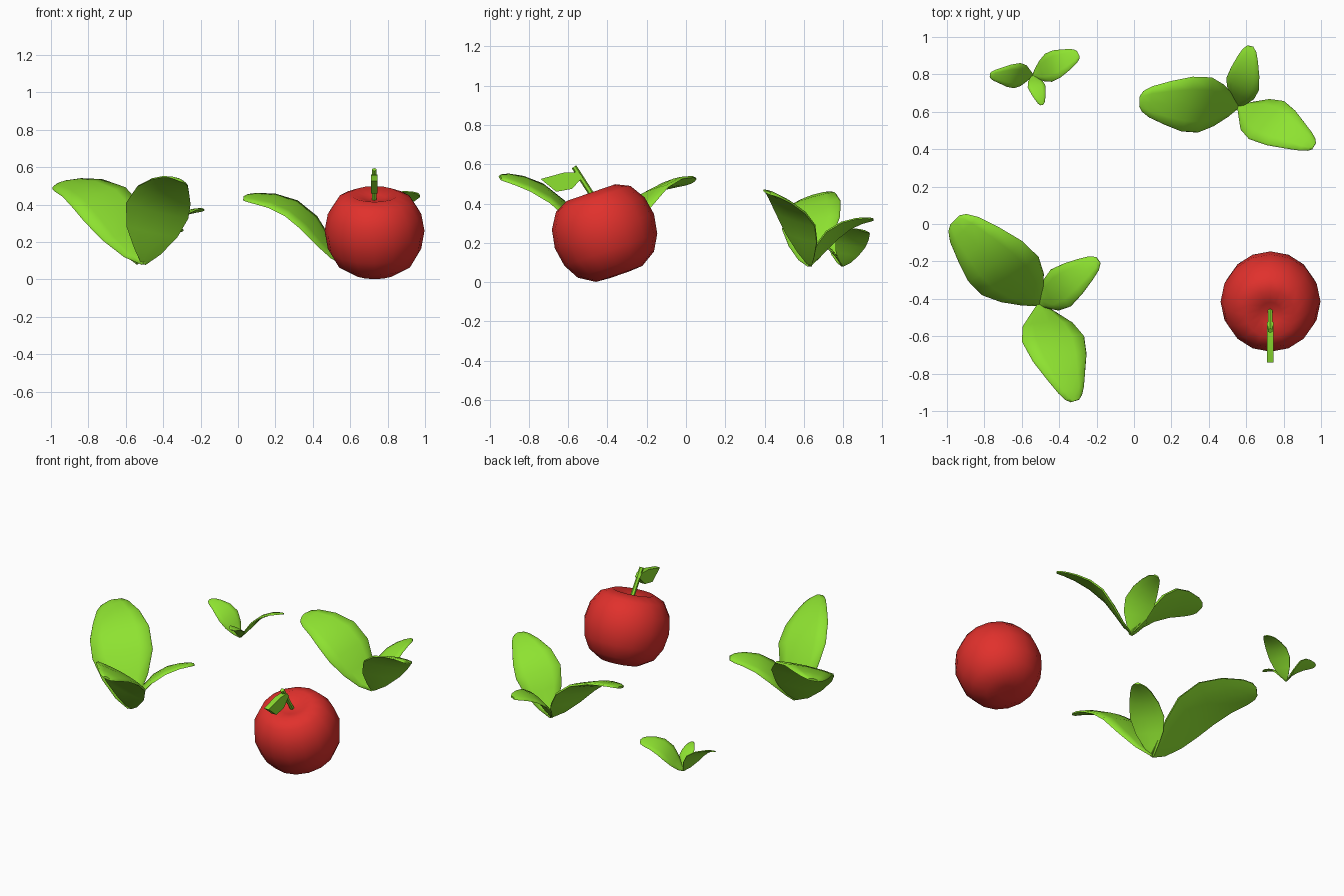
import bpy, bmesh, math
from mathutils import Vector, Matrix

if "Cube" in bpy.data.objects:
    bpy.data.objects.remove(bpy.data.objects["Cube"])


def material(name, rgb):
    m = bpy.data.materials.new(name)
    m.diffuse_color = (*rgb, 1)
    m.use_nodes = True
    m.node_tree.nodes["Principled BSDF"].inputs["Base Color"].default_value = m.diffuse_color
    return m


GREEN = material("leaf_green", (0.27, 0.76, 0.03))
RED = material("fruit_red", (0.75, 0.03, 0.025))


def finish(name, bm, mat, angle=45):
    bmesh.ops.recalc_face_normals(bm, faces=bm.faces)
    me = bpy.data.meshes.new(name)
    bm.to_mesh(me)
    bm.free()
    me.materials.append(mat)
    ob = bpy.data.objects.new(name, me)
    bpy.context.collection.objects.link(ob)
    bpy.ops.object.select_all(action='DESELECT')
    ob.select_set(True)
    bpy.context.view_layer.objects.active = ob
    bpy.ops.object.shade_smooth_by_angle(angle=math.radians(angle))
    return ob


def loft(bm, rings):
    rows = [[bm.verts.new(p) for p in r] for r in rings]
    for a, b in zip(rows, rows[1:]):
        for i in range(len(a)):
            j = (i + 1) % len(a)
            bm.faces.new((a[i], a[j], b[j], b[i]))
    bm.faces.new(rows[0])
    bm.faces.new(rows[-1][::-1])


# Leaf: (distance out, midrib height, half width), cupped and rolled to one side
ACROSS = (-1, -0.6, 0, 0.6, 1)


def add_leaf(bm, stations, angle, roll, cup, matrix):
    rings = []
    turn = matrix @ Matrix.Rotation(math.radians(angle), 4, 'Z')
    c, s = math.cos(math.radians(roll)), math.sin(math.radians(roll))
    for i, (r, z, w) in enumerate(stations):
        p, n = stations[max(i - 1, 0)], stations[min(i + 1, len(stations) - 1)]
        t = Vector((n[0] - p[0], 0, n[1] - p[1])).normalized()
        normal, y = Vector((-t.z, 0, t.x)), Vector((0, 1, 0))
        side, up = y * c - normal * s, normal * c + y * s
        thick = 0.012 + 0.15 * w

        def pt(u, h):
            return turn @ (Vector((r, 0, z)) + side * u * w + up * (cup * w * u * u + h))
        ring = [pt(u, 0) for u in ACROSS]
        ring += [pt(u * 0.96, thick * (1 - 0.6 * u * u)) for u in reversed(ACROSS)]
        rings.append(ring)
    loft(bm, rings)


LARGE = [(0, 0, .012), (.06, .05, .075), (.14, .145, .142), (.23, .255, .188),
         (.34, .345, .186), (.46, .395, .148), (.57, .415, .105), (.62, .42, .07), (.64, .42, .035)]
MEDIUM = [(0, 0, .012), (.06, .065, .072), (.13, .17, .14), (.21, .28, .172),
          (.31, .36, .152), (.41, .41, .11), (.49, .435, .075), (.53, .443, .05), (.55, .445, .025)]
SMALL = [(0, 0, .01), (.04, .05, .05), (.085, .115, .092), (.15, .185, .114),
         (.23, .24, .097), (.31, .27, .07), (.365, .28, .047), (.395, .283, .02)]


# Three plants share one shape
def plant(name, x, y, scale, turn):
    m = (Matrix.Translation((x, y, 0.08)) @ Matrix.Rotation(math.radians(turn), 4, 'Z')
         @ Matrix.Scale(scale, 4))
    bm = bmesh.new()
    add_leaf(bm, LARGE, 135, 17, 0.07, m)
    add_leaf(bm, MEDIUM, 290, 21, 0.07, m)
    add_leaf(bm, SMALL, 37, 13, 0.08, m)
    finish(name, bm, GREEN, 60)


plant("large_plant", -0.505, -0.43, 1.0, 0)
plant("medium_plant", 0.56, 0.63, 0.83, 42)
plant("small_plant", -0.54, 0.795, 0.42, -110)

# Apple body: turned profile, leaning towards the front
PROFILE = [(.012, .185), (.06, .195), (.13, .218), (.2, .185), (.25, .105), (.267, .01),
           (.25, -.09), (.205, -.17), (.125, -.22), (.05, -.225)]
SIDES = 16
bm = bmesh.new()
lean = Matrix.Translation((0.73, -0.412, 0.25)) @ Matrix.Rotation(math.radians(19), 4, 'X')
loft(bm, [[lean @ Vector((r * math.cos(2 * math.pi * k / SIDES),
                          r * math.sin(2 * math.pi * k / SIDES), h))
           for k in range(SIDES)] for r, h in PROFILE])
finish("apple_body", bm, RED, 60)

# Apple stem
a, b = Vector((0.728, -0.44, 0.385)), Vector((0.728, -0.57, 0.587))
bm = bmesh.new()
bmesh.ops.create_cone(bm, cap_ends=True, segments=6, radius1=0.014, radius2=0.014,
                      depth=(b - a).length,
                      matrix=Matrix.Translation((a + b) / 2)
                      @ (b - a).to_track_quat('Z', 'Y').to_matrix().to_4x4())
finish("apple_stem", bm, GREEN)

# Small upright leaf on the stem
OUTLINE = [(-.74, .525), (-.62, .558), (-.545, .56), (-.525, .535), (-.58, .475), (-.66, .46)]
bm = bmesh.new()
loft(bm, [[(x, y, z) for y, z in OUTLINE] for x in (0.711, 0.747)])
finish("apple_leaf", bm, GREEN)
